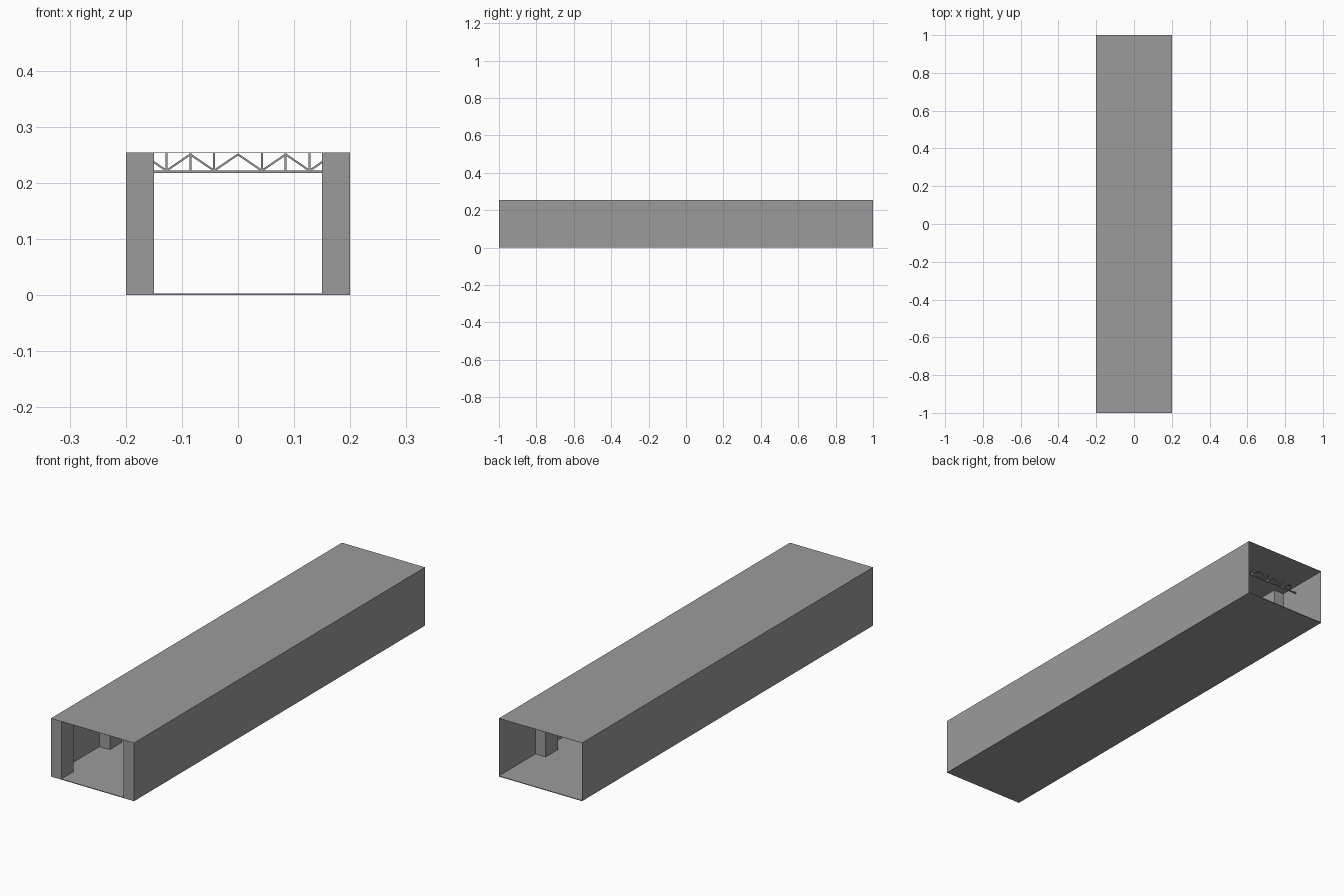
import bpy, bmesh
from mathutils import Matrix, Vector

if "Cube" in bpy.data.objects:
    bpy.data.objects.remove(bpy.data.objects["Cube"])

W, L, H = 0.2, 1.0, 0.2535     # half width, half length, height
FLOOR, ROOF = 0.003, 0.0008
BAYS = 6
BAY = 2 * L / BAYS
COL_W, COL_D = 0.05, BAY / 4

grey = bpy.data.materials.new("dark_grey")
grey.diffuse_color = (0.33, 0.33, 0.33, 1)
grey.use_nodes = True
grey.node_tree.nodes["Principled BSDF"].inputs["Base Color"].default_value = grey.diffuse_color


def finish(name, bm):
    mesh = bpy.data.meshes.new(name)
    bm.to_mesh(mesh)
    bm.free()
    mesh.materials.append(grey)
    obj = bpy.data.objects.new(name, mesh)
    bpy.context.collection.objects.link(obj)
    return obj


def add_box(bm, lo, hi):
    lo, hi = Vector(lo), Vector(hi)
    bmesh.ops.create_cube(bm, size=1, matrix=Matrix.Translation((lo + hi) / 2)
                          @ Matrix.Diagonal((*(hi - lo), 1)))


def add_bar(bm, a, b, t):
    """Square bar between two points of an xz plane."""
    a, b = Vector(a), Vector(b)
    d = b - a
    bmesh.ops.create_cube(bm, size=1, matrix=Matrix.Translation((a + b) / 2)
                          @ d.to_track_quat('Z', 'Y').to_matrix().to_4x4()
                          @ Matrix.Diagonal((t, t, d.length, 1)))


def sheet(name, corners):
    bm = bmesh.new()
    bm.faces.new([bm.verts.new(c) for c in corners])
    return finish(name, bm)


# Floor slab and thin roof panel
for name, z0, z1 in (("floor", 0, FLOOR), ("roof", H - ROOF, H)):
    bm = bmesh.new()
    add_box(bm, (-W, -L, z0), (W, L, z1))
    finish(name, bm)

# Thin side walls
for side, name in ((-1, "left_wall"), (1, "right_wall")):
    x = side * W
    sheet(name, [(x, -side * L, 0), (x, side * L, 0), (x, side * L, H), (x, -side * L, H)])

# One pair of columns and one roof truss per bay
PANEL, LOW, TOP = 0.0425, 0.2195, H - 0.003
for i in range(BAYS):
    y = -L + i * BAY
    for side, name in ((-1, "left_column"), (1, "right_column")):
        x0, x1 = sorted((side * W, side * (W - COL_W)))
        bm = bmesh.new()
        add_box(bm, (x0, y, FLOOR), (x1, y + COL_D, H - ROOF))
        finish(f"{name}_{i + 1}", bm)

    # Bottom chord, posts and zigzag braces
    yc = y + BAY / 2
    bm = bmesh.new()
    add_box(bm, (-W, yc - 0.0025, LOW - 0.0025), (W, yc + 0.0025, LOW + 0.0025))
    for k in range(-4, 5):
        x = k * PANEL
        if k != 0:
            add_bar(bm, (x, yc, LOW), (x, yc, H - ROOF), 0.0035)
        if k < 4:
            za, zb = (TOP, LOW + 0.002) if k % 2 == 0 else (LOW + 0.002, TOP)
            add_bar(bm, (x, yc, za), (x + PANEL, yc, zb), 0.0035)
    finish(f"roof_truss_{i + 1}", bm)
